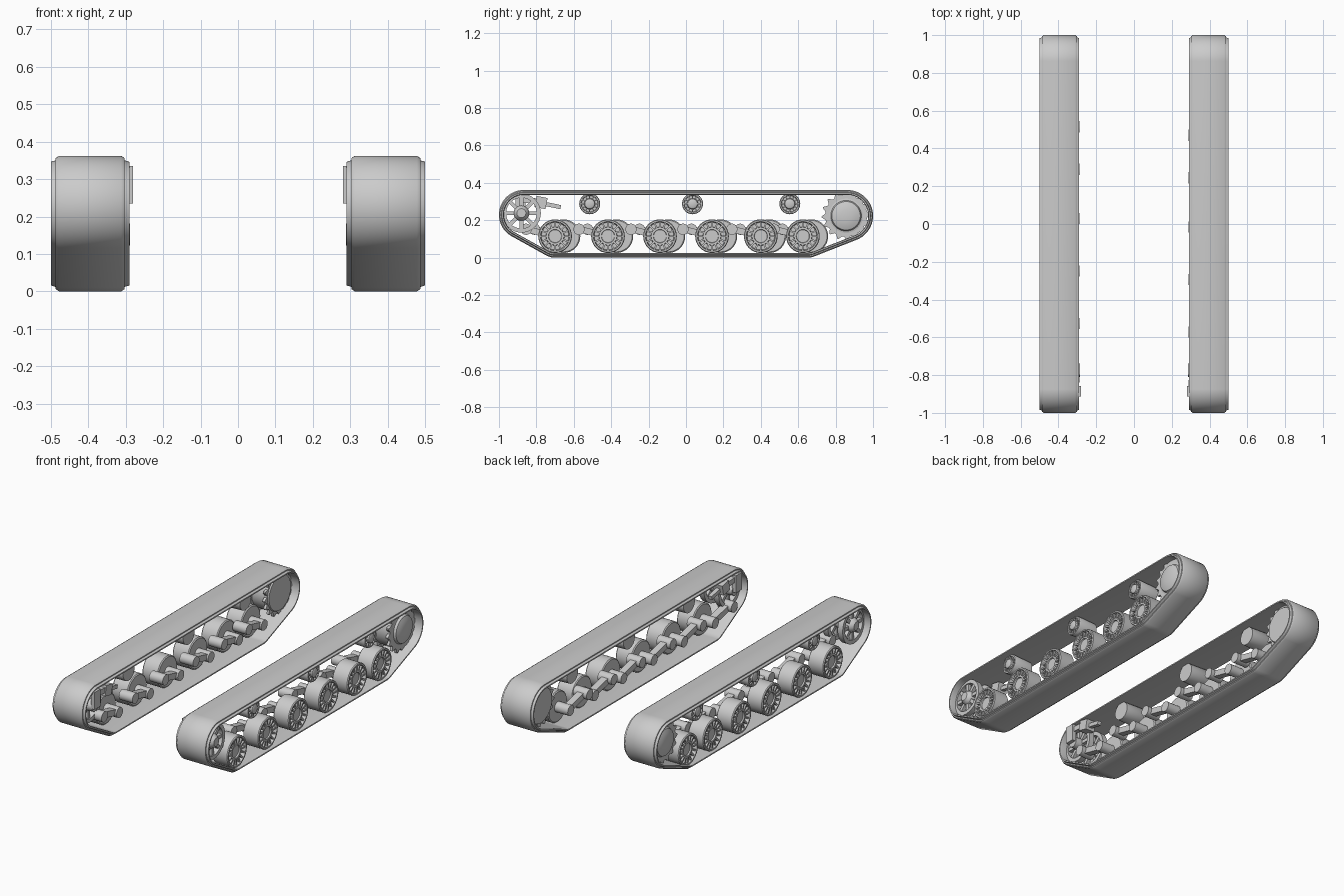
import bpy, bmesh, math
from math import sin, cos, pi, tau
from mathutils import Vector, Matrix

cube = bpy.data.objects.get("Cube")
if cube:
    bpy.data.objects.remove(cube)

GREY = (0.6, 0.6, 0.6, 1)
mat = bpy.data.materials.new("track_grey")
mat.use_nodes = True
mat.diffuse_color = GREY
mat.node_tree.nodes["Principled BSDF"].inputs["Base Color"].default_value = GREY


def finish(bm, name, side):
    """Mirror to the wanted side, clean up and shade with sharp corners."""
    bmesh.ops.transform(bm, matrix=Matrix.Scale(side, 4, (1, 0, 0)), verts=bm.verts)
    bmesh.ops.remove_doubles(bm, verts=bm.verts, dist=1e-5)
    bmesh.ops.recalc_face_normals(bm, faces=bm.faces)
    for f in bm.faces:
        f.smooth = True
    for e in bm.edges:
        e.smooth = e.calc_face_angle(0) < 0.6
    mesh = bpy.data.meshes.new(name)
    bm.to_mesh(mesh)
    bm.free()
    mesh.materials.append(mat)
    obj = bpy.data.objects.new(("left_" if side > 0 else "right_") + name, mesh)
    bpy.context.collection.objects.link(obj)


def skin(bm, rings, closed_profile=False):
    """Bridge a closed loop of equal rows of points with quads."""
    rows = [[bm.verts.new(p) for p in ring] for ring in rings]
    count = len(rows[0])
    for i, a in enumerate(rows):
        b = rows[(i + 1) % len(rows)]
        for j in range(count if closed_profile else count - 1):
            k = (j + 1) % count
            bm.faces.new((a[j], a[k], b[k], b[j]))


def lathe(bm, y, z, profile, segs=32):
    """Turn (x, radius) points about an axis along x."""
    skin(bm, [[(x, y + r * cos(tau * i / segs), z + r * sin(tau * i / segs))
               for x, r in profile] for i in range(segs)])


def drum(bm, y, z, x0, x1, r, segs=24):
    lathe(bm, y, z, [(x0, 0), (x0, r), (x1, r), (x1, 0)], segs)


def box(bm, centre, size, tilt=0):
    m = (Matrix.Translation(centre) @ Matrix.Rotation(tilt, 4, 'X')
         @ Matrix.Diagonal((*size, 1)))
    bmesh.ops.create_cube(bm, size=1, matrix=m)


def spokes(bm, y, z, x0, x1, r0, r1, width, count):
    for i in range(count):
        a = tau * i / count
        rm = (r0 + r1) / 2
        box(bm, ((x0 + x1) / 2, y + rm * cos(a), z + rm * sin(a)),
            (x1 - x0, r1 - r0, width), a)


def bar(bm, x, width, a, b, height):
    """Rectangular bar between two (y, z) points."""
    d = Vector(b) - Vector(a)
    mid = (Vector(a) + Vector(b)) / 2
    box(bm, (x, mid.x, mid.y), (width, d.length, height), math.atan2(d.y, d.x))


# Circles (y, z, radius) that the track belt wraps around
WRAP = [(-0.868, 0.23, 0.132), (0.862, 0.224, 0.138),
        (-0.70, 0.10, 0.10), (0.65, 0.10, 0.10)]
# Belt section: x and depth below the outer surface
SECTION = [(0.290, 0.016), (0.303, 0.012), (0.303, 0.006), (0.312, 0.0),
           (0.478, 0.0), (0.487, 0.006), (0.487, 0.012), (0.500, 0.016),
           (0.500, 0.023), (0.487, 0.026), (0.303, 0.026), (0.290, 0.023)]


def belt(side):
    bm = bmesh.new()
    rings = []
    for i in range(120):
        n = Vector((cos(tau * i / 120), sin(tau * i / 120)))
        y, z, r = max(WRAP, key=lambda c: c[0] * n.x + c[1] * n.y + c[2])
        rings.append([(x, y + n.x * (r - d), z + n.y * (r - d)) for x, d in SECTION])
    skin(bm, rings, True)
    finish(bm, "track_belt", side)


def road_wheel(side, y, z=0.115):
    bm = bmesh.new()
    lathe(bm, y, z, [(0.385, 0), (0.385, 0.084), (0.39, 0.09), (0.482, 0.09),
                     (0.487, 0.086), (0.487, 0.078), (0.462, 0.073),
                     (0.462, 0.05), (0.48, 0.047), (0.48, 0.036),
                     (0.472, 0.034), (0.472, 0)])
    spokes(bm, y, z, 0.455, 0.482, 0.044, 0.08, 0.009, 16)
    finish(bm, "road_wheel", side)


def swing_arm(side, y, z=0.115):
    py, pz = y - 0.155, 0.152
    bm = bmesh.new()
    drum(bm, py, pz, 0.288, 0.375, 0.03)
    drum(bm, y, z, 0.30, 0.39, 0.03)
    bar(bm, 0.33, 0.04, (py, pz), (y, z), 0.034)
    finish(bm, "swing_arm", side)


def return_roller(side, y, z=0.288):
    bm = bmesh.new()
    lathe(bm, y, z, [(0.34, 0), (0.34, 0.052), (0.455, 0.056), (0.462, 0.053),
                     (0.462, 0.046), (0.45, 0.043), (0.45, 0.03),
                     (0.468, 0.026), (0.472, 0.018), (0.472, 0)])
    spokes(bm, y, z, 0.445, 0.46, 0.025, 0.047, 0.006, 12)
    finish(bm, "return_roller", side)


def idler(side, y=-0.88, z=0.238):
    bm = bmesh.new()
    for x in (0.35, 0.445):
        lathe(bm, y, z, [(x - 0.016, 0.082), (x - 0.016, 0.104), (x + 0.016, 0.104),
                         (x + 0.016, 0.082), (x - 0.016, 0.082)])
        spokes(bm, y, z, x - 0.01, x + 0.01, 0.025, 0.086, 0.02, 8)
    lathe(bm, y, z, [(0.30, 0), (0.30, 0.03), (0.45, 0.042), (0.465, 0.036),
                     (0.478, 0.024), (0.478, 0)])
    finish(bm, "idler_wheel", side)


def tensioner(side):
    bm = bmesh.new()
    box(bm, (0.292, -0.885, 0.285), (0.024, 0.055, 0.10))
    box(bm, (0.315, -0.775, 0.295), (0.06, 0.06, 0.06), -0.2)
    bar(bm, 0.305, 0.03, (-0.885, 0.31), (-0.78, 0.30), 0.03)
    bar(bm, 0.315, 0.024, (-0.78, 0.293), (-0.67, 0.27), 0.022)
    finish(bm, "track_tensioner", side)


def sprocket(side, y=0.856, z=0.224, teeth=16):
    bm = bmesh.new()
    lathe(bm, y, z, [(0.33, 0), (0.33, 0.10), (0.34, 0.106), (0.45, 0.106),
                     (0.455, 0.082), (0.468, 0.076), (0.476, 0.055),
                     (0.48, 0.028), (0.481, 0)], 48)
    # Toothed plates at both ends of the drum
    for x in (0.345, 0.445):
        rings = []
        for i in range(teeth * 4):
            r = 0.131 if i % 4 < 2 else 0.112
            a = tau * (i + (0.25 if i % 4 == 0 else -0.25 if i % 4 == 1 else 0)) / (teeth * 4)
            rings.append([(x + dx, y + q * cos(a), z + q * sin(a))
                          for dx, q in ((-0.008, 0), (-0.008, r), (0.008, r), (0.008, 0))])
        skin(bm, rings)
    finish(bm, "drive_sprocket", side)


for side in (1, -1):
    belt(side)
    idler(side)
    tensioner(side)
    sprocket(side)
    for y in (-0.515, 0.035, 0.555):
        return_roller(side, y)
    # Wheels on the right sit slightly further back than those on the left
    shift = 0 if side > 0 else 0.045
    for y in (-0.70, -0.417, -0.139, 0.139, 0.40, 0.625):
        road_wheel(side, y + shift)
        swing_arm(side, y + shift)
